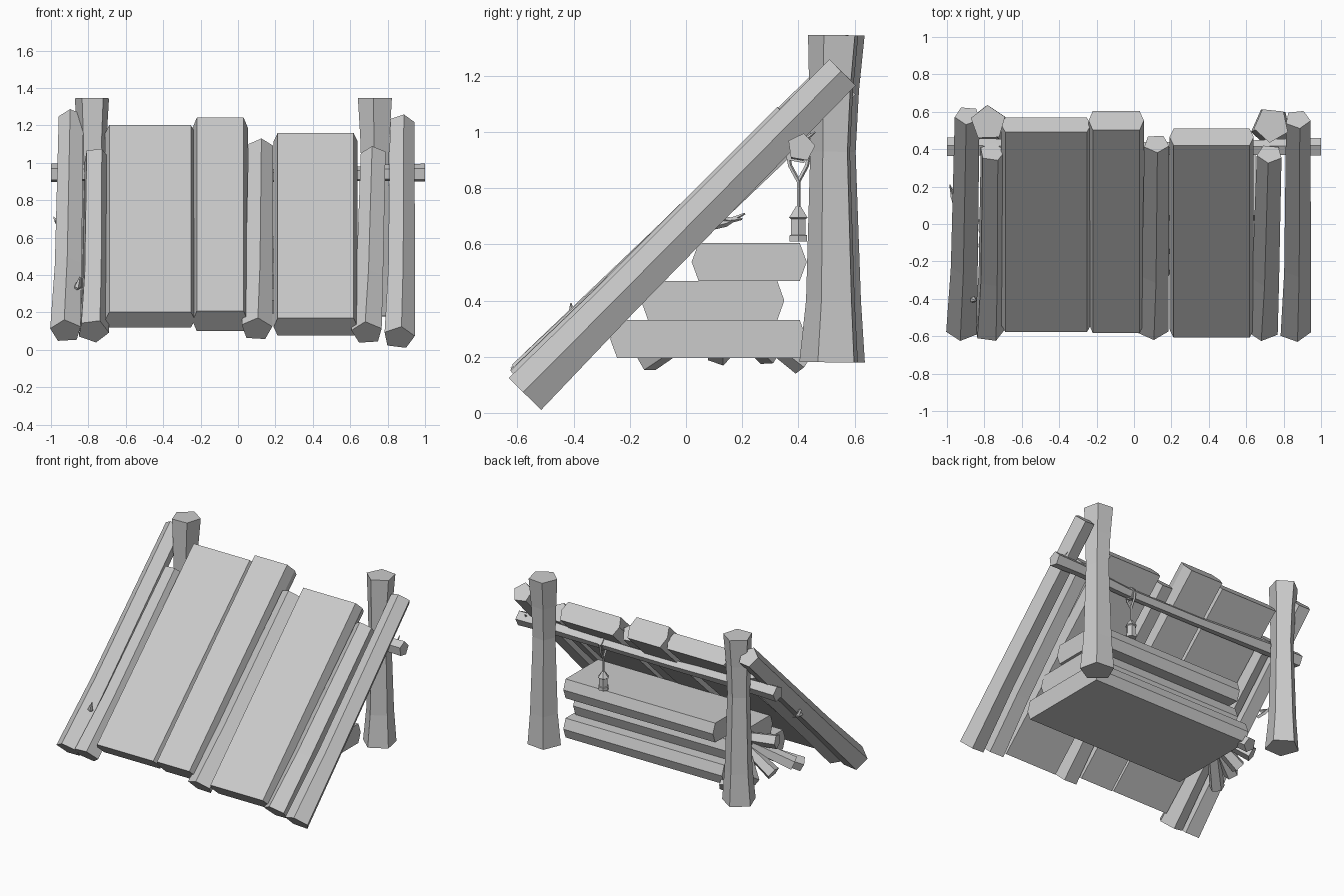
import bpy, bmesh, math
from mathutils import Vector


def ngon(n, turn=90.0):
    return [(math.cos(math.radians(turn) + i * math.tau / n),
             math.sin(math.radians(turn) + i * math.tau / n)) for i in range(n)]


def board(w, h, edge):
    # six-sided plank section with pointed long edges
    a, b = w / 2, h / 2
    return [(-a, 0), (-a + edge, -b), (a - edge, -b), (a, 0), (a - edge, b), (-a + edge, b)]


def loft(name, profile, stations, up=(0, 0, 1)):
    # sweep a section through (point, scale) stations, closed at both ends
    pts = [Vector(p) for p, _ in stations]
    d = (pts[-1] - pts[0]).normalized()
    v = Vector(up)
    v = (v - d * v.dot(d)).normalized()
    u = d.cross(v)
    bm = bmesh.new()
    rings = [[bm.verts.new(p + (u * a + v * b) * s) for a, b in profile]
             for p, (_, s) in zip(pts, stations)]
    n = len(profile)
    for r0, r1 in zip(rings, rings[1:]):
        for i in range(n):
            j = (i + 1) % n
            bm.faces.new((r0[i], r0[j], r1[j], r1[i]))
    bm.faces.new(rings[0])
    bm.faces.new(rings[-1])
    bmesh.ops.recalc_face_normals(bm, faces=bm.faces)
    me = bpy.data.meshes.new(name)
    bm.to_mesh(me)
    bm.free()
    ob = bpy.data.objects.new(name, me)
    bpy.context.collection.objects.link(ob)
    return ob


# Wide roof boards: centre x, width, thickness, lower (y, z), upper (y, z)
for x, w, h, lo, hi in [
    (-0.47, 0.48, 0.113, (-0.54, 0.16), (0.53, 1.16)),
    (-0.095, 0.295, 0.148, (-0.532, 0.153), (0.553, 1.187)),
    (0.415, 0.45, 0.13, (-0.563, 0.122), (0.465, 1.113)),
]:
    loft("roof_board", board(w, h, 0.022), [((x, *lo), 1), ((x, *hi), 1)])

# Five-sided roof poles, thicker at the foot
for x0, x1, lo, hi, turn in [
    (-0.92, -0.89, (-0.565, 0.10), (0.58, 1.237), 95),
    (-0.775, -0.758, (-0.57, 0.10), (0.385, 1.03), 280),
    (0.10, 0.12, (-0.56, 0.11), (0.43, 1.08), 85),
    (0.69, 0.725, (-0.565, 0.09), (0.375, 1.04), 95),
    (0.86, 0.875, (-0.57, 0.065), (0.56, 1.21), 80),
]:
    a, b = Vector((x0, *lo)), Vector((x1, *hi))
    bend = a.lerp(b, 0.3) + Vector((0.006, 0, 0))
    loft("roof_pole", ngon(5, turn), [(a, 0.086), (bend, 0.076), (b, 0.07)])

# Back posts, flared at both ends
for x, y, turn in [(-0.78, 0.54, 160), (0.735, 0.53, 60)]:
    loft("back_post", ngon(5, turn),
         [((x, y - 0.015, 0.18), 0.112), ((x, y - 0.01, 0.40), 0.093),
          ((x, y - 0.012, 0.93), 0.076), ((x, y - 0.008, 1.15), 0.084),
          ((x, y, 1.345), 0.096)], up=(0, 1, 0))

# Crossbeam under the roof with a twig stub
loft("crossbeam", ngon(5, 100),
     [((-1, 0.41, 0.945), 0.053), ((-0.8, 0.41, 0.945), 0.048),
      ((-0.2, 0.405, 0.93), 0.036), ((0.4, 0.40, 0.93), 0.036),
      ((0.8, 0.41, 0.945), 0.046), ((1, 0.41, 0.945), 0.051)])
loft("beam_twig", ngon(4), [((0.94, 0.42, 0.97), 0.008), ((0.93, 0.46, 1.0), 0.003)])

# Stacked bed slabs: x range, y range, z range
for x0, x1, y0, y1, z0, z1 in [
    (-0.58, 0.65, -0.27, 0.43, 0.195, 0.33),
    (-0.56, 0.63, -0.16, 0.35, 0.33, 0.47),
    (-0.51, 0.65, 0.02, 0.43, 0.47, 0.605),
]:
    y, z = (y0 + y1) / 2, (z0 + z1) / 2
    loft("bed_slab", board(y1 - y0, z1 - z0, 0.025), [((x0, y, z), 1), ((x1, y, z), 1)])

# Firewood fanned out beside the bed
for i, (top, end) in enumerate([
    ((-0.58, 0.08, 0.33), (-0.80, -0.14, 0.19)),
    ((-0.58, 0.10, 0.36), (-0.82, -0.02, 0.24)),
    ((-0.57, 0.12, 0.33), (-0.76, 0.12, 0.21)),
    ((-0.56, 0.16, 0.34), (-0.72, 0.30, 0.21)),
    ((-0.54, 0.22, 0.33), (-0.60, 0.42, 0.18)),
    ((-0.48, 0.12, 0.40), (-0.75, 0.06, 0.41)),
]):
    loft("firewood", ngon(5, 90 + 25 * i), [(top, 0.04), (end, 0.05)])

# Lantern hanging from the beam
lx, ly = 0.36, 0.40
loft("lantern", ngon(6, 0),
     [((lx, ly, 0.61), 0.036), ((lx, ly, 0.632), 0.036), ((lx, ly, 0.634), 0.030),
      ((lx, ly, 0.69), 0.030), ((lx, ly, 0.695), 0.038), ((lx, ly, 0.735), 0.010)],
     up=(0, 1, 0))
loft("lantern_rope", ngon(5), [((lx, ly, 0.73), 0.007), ((lx, ly, 0.83), 0.007)], up=(0, 1, 0))
for s in (-1, 1):
    loft("rope_loop", ngon(5),
         [((lx, ly, 0.825), 0.008), ((lx, ly + s * 0.03, 0.88), 0.008),
          ((lx, ly + s * 0.04, 0.93), 0.008)], up=(0, 1, 0))
loft("rope_wrap", ngon(5, 100), [((lx - 0.012, ly, 0.93), 0.045), ((lx + 0.012, ly, 0.93), 0.045)])

# Sprout and bud growing from the poles
loft("sprout", ngon(4), [((-0.95, 0.08, 0.66), 0.012), ((-0.965, 0.14, 0.675), 0.013),
                         ((-0.985, 0.21, 0.71), 0.003)])
loft("sprout", ngon(4), [((-0.955, 0.10, 0.70), 0.010), ((-0.97, 0.15, 0.685), 0.012),
                         ((-0.965, 0.20, 0.69), 0.003)])
loft("bud", ngon(5), [((-0.875, -0.39, 0.31), 0.006), ((-0.86, -0.405, 0.335), 0.018),
                      ((-0.845, -0.41, 0.39), 0.003)])
